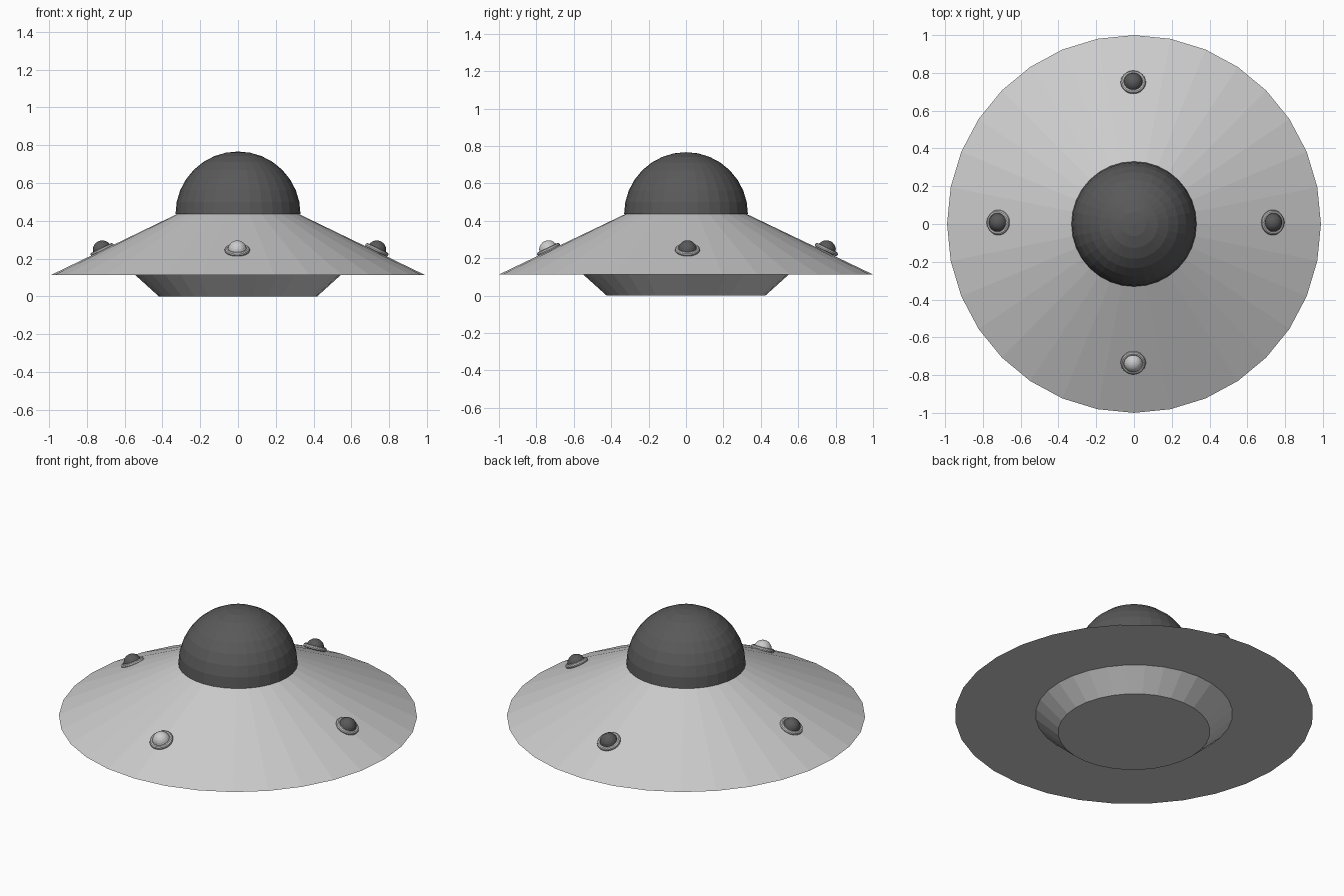
import bpy, bmesh
from math import atan2, cos, sin, radians
from mathutils import Matrix, Vector

if "Cube" in bpy.data.objects:
    bpy.data.objects.remove(bpy.data.objects["Cube"])

dark = bpy.data.materials.new("dark_glass")
dark.diffuse_color = (0.1, 0.1, 0.1, 1)
dark.use_nodes = True
dark.node_tree.nodes["Principled BSDF"].inputs["Base Color"].default_value = dark.diffuse_color

SQUASH = 0.99                      # hull is very slightly narrower in x
RIM_Z, NECK_Z, NECK_R = 0.113, 0.436, 0.325
TILT = atan2(NECK_Z - RIM_Z, 1 - NECK_R)


def frustum(name, r_bottom, r_top, z0, z1):
    bpy.ops.mesh.primitive_cone_add(vertices=32, radius1=r_bottom, radius2=r_top,
                                    depth=z1 - z0, location=(0, 0, (z0 + z1) / 2))
    ob = bpy.context.object
    ob.name = name
    ob.scale.x = SQUASH
    return ob


def half_dome(name, radius, location, rotation=(0, 0, 0), segments=32, mat=None):
    bm = bmesh.new()
    bmesh.ops.create_uvsphere(bm, u_segments=segments, v_segments=segments // 2, radius=radius)
    bmesh.ops.bisect_plane(bm, geom=bm.verts[:] + bm.edges[:] + bm.faces[:],
                           plane_co=(0, 0, 0), plane_no=(0, 0, 1), clear_inner=True)
    # close the underside
    bmesh.ops.holes_fill(bm, edges=[e for e in bm.edges if e.is_boundary])
    bmesh.ops.recalc_face_normals(bm, faces=bm.faces[:])
    mesh = bpy.data.meshes.new(name)
    bm.to_mesh(mesh)
    bm.free()
    if mat:
        mesh.materials.append(mat)
    ob = bpy.data.objects.new(name, mesh)
    ob.location, ob.rotation_euler = location, rotation
    bpy.context.collection.objects.link(ob)
    return ob


# Hull: underside base, wide sloping disc, cockpit dome
frustum("underside_base", 0.424, 0.55, 0, RIM_Z)
frustum("saucer_disc", 1.0, NECK_R, RIM_Z, NECK_Z)
half_dome("cockpit_dome", 0.331, (0, 0, NECK_Z), mat=dark)

# Four lights on the slope, each a ring with a small dome
for side, deg in (("right", 0), ("back", 90), ("left", 180), ("front", 270)):
    a = radians(deg)
    pos = Vector((0.727 * cos(a) + 0.008 * abs(cos(a)) - 0.004 * abs(sin(a)),
                  0.743 * sin(a) + 0.008, 0.246))
    rot = (0, TILT, a)
    bpy.ops.mesh.primitive_torus_add(major_segments=32, minor_segments=10, location=pos,
                                     rotation=rot, major_radius=0.055, minor_radius=0.012)
    bpy.context.object.name = side + "_light_ring"
    half_dome(side + "_light", 0.05, pos, rot, 24, None if side == "front" else dark)
